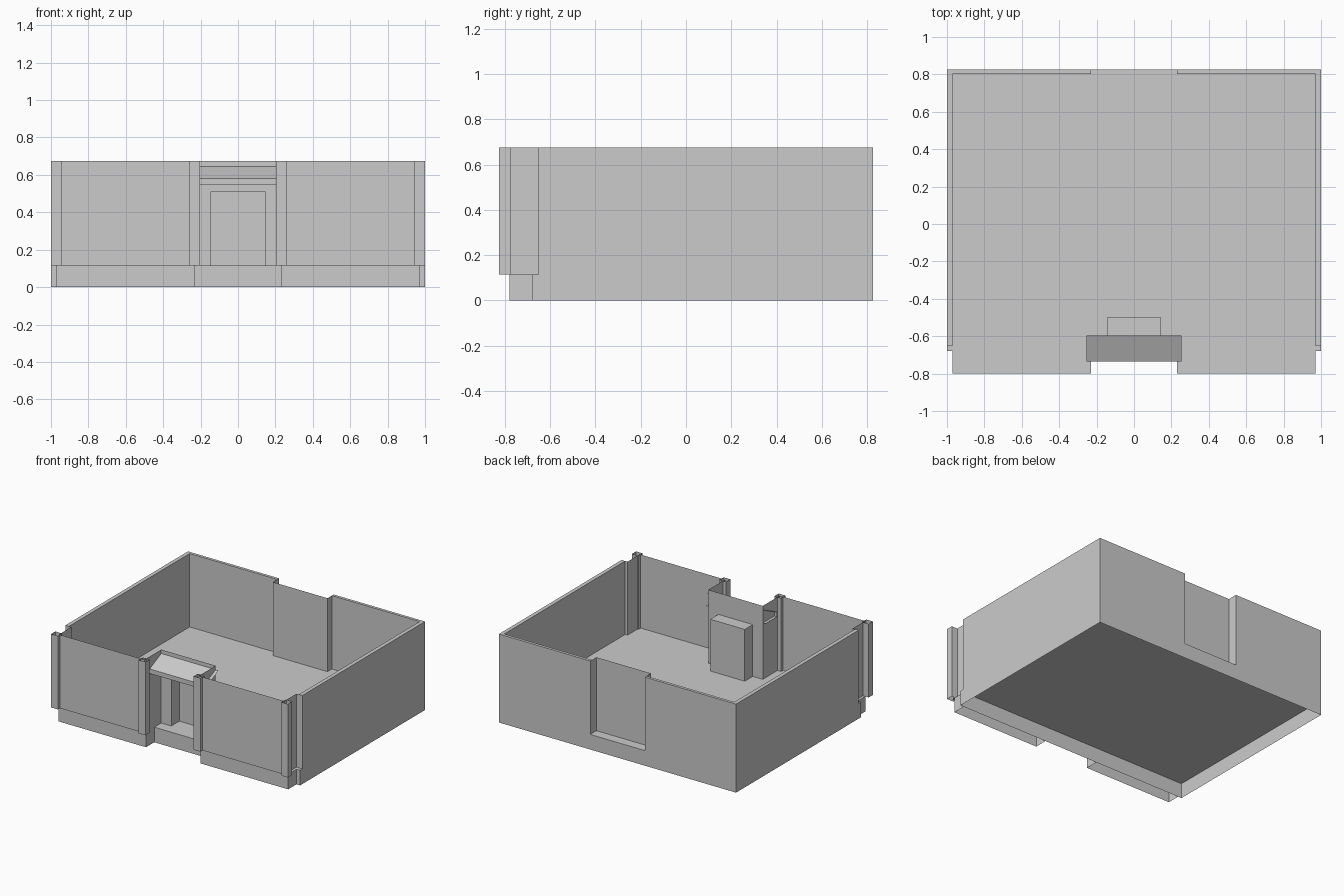
import bpy
import bmesh

if "Cube" in bpy.data.objects:
    bpy.data.objects.remove(bpy.data.objects["Cube"], do_unlink=True)

FLOOR, TOP = 0.115, 0.675
BACK, FRONT = 0.825, -0.80

grey = bpy.data.materials.new("plain grey")
grey.use_nodes = True
grey.diffuse_color = (0.6, 0.6, 0.6, 1)
grey.node_tree.nodes["Principled BSDF"].inputs["Base Color"].default_value = (0.6, 0.6, 0.6, 1)


def finish(name, bm):
    mesh = bpy.data.meshes.new(name)
    bm.to_mesh(mesh)
    bm.free()
    mesh.materials.append(grey)
    obj = bpy.data.objects.new(name, mesh)
    bpy.context.collection.objects.link(obj)
    return obj


def box(name, x, y, z, skip=()):
    """Box from ranges; skip lists the open ends, 'top' or 'bottom'."""
    bm = bmesh.new()
    bmesh.ops.create_cube(bm, size=1)
    for v in bm.verts:
        v.co = [r[0] if c < 0 else r[1] for c, r in zip(v.co, (x, y, z))]
    bm.normal_update()
    gone = [f for f in bm.faces
            if (f.normal.z > 0.5 and "top" in skip) or (f.normal.z < -0.5 and "bottom" in skip)]
    bmesh.ops.delete(bm, geom=gone, context="FACES")
    return finish(name, bm)


def sheet(name, path, z0, z1):
    """Thin upright wall following a plan path."""
    bm = bmesh.new()
    low = [bm.verts.new((x, y, z0)) for x, y in path]
    high = [bm.verts.new((x, y, z1)) for x, y in path]
    for i in range(len(path) - 1):
        bm.faces.new((low[i], low[i + 1], high[i + 1], high[i]))
    return finish(name, bm)


def strip(name, x, profile):
    """Thin surface sweeping a side profile of (y, z) points across x."""
    bm = bmesh.new()
    a = [bm.verts.new((x[0], y, z)) for y, z in profile]
    b = [bm.verts.new((x[1], y, z)) for y, z in profile]
    for i in range(len(profile) - 1):
        bm.faces.new((a[i], b[i], b[i + 1], a[i + 1]))
    return finish(name, bm)


# Base with the main floor, open underneath
box("base", (-1, 1), (-0.68, BACK), (0, FLOOR), ("bottom",))

for side, s in (("left", 1), ("right", -1)):
    def span(a, b):
        return tuple(sorted((s * a, s * b)))

    # Thick side and back walls
    box(side + "_side_wall", span(0.97, 1), (-0.652, BACK), (FLOOR, TOP), ("bottom",))
    box(side + "_back_wall", span(0.23, 0.97), (0.803, BACK), (FLOOR, TOP), ("bottom",))

    # Projecting front bay: floor, plinth and wall
    strip(side + "_bay_floor", span(0.23, 0.97), [(FRONT, FLOOR), (-0.68, FLOOR)])
    sheet(side + "_bay_plinth",
          [(s * x, y) for x, y in ((0.97, -0.68), (0.97, -0.78), (0.23, -0.78), (0.23, -0.68))],
          0, FLOOR)
    sheet(side + "_bay_wall",
          [(s * x, y) for x, y in ((0.97, -0.652), (0.95, -0.652), (0.95, FRONT),
                                   (0.23, FRONT), (0.23, -0.597))],
          FLOOR, TOP)

    # Hollow pilasters at both ends of the bay
    for place, x in (("corner", 0.971), ("entrance", 0.232)):
        box(side + "_" + place + "_pilaster", span(x - 0.028, x + 0.028),
            (-BACK, -0.774), (FLOOR, TOP), ("top", "bottom"))

    # Entrance wall beside the doorway
    sheet(side + "_entrance_wall", [(s * 0.23, -0.597), (s * 0.145, -0.597)], FLOOR, TOP)

# Entrance wall above the doorway and the door recess behind it
DOOR = 0.51
sheet("entrance_lintel", [(-0.145, -0.597), (0.145, -0.597)], DOOR, TOP)
sheet("door_recess", [(-0.145, -0.597), (-0.145, -0.5), (0.145, -0.5), (0.145, -0.597)], FLOOR, DOOR)
strip("door_recess_top", (-0.145, 0.145), [(-0.597, DOOR), (-0.5, DOOR)])

# Sloping canopy with a fascia
strip("canopy", (-0.253, 0.253), [(-0.597, 0.545), (-0.735, 0.545), (-0.735, 0.58), (-0.597, 0.645)])

# Recessed panel in the back wall
sheet("back_recess", [(-0.23, BACK), (-0.23, 0.75), (0.23, 0.75), (0.23, BACK)], FLOOR, TOP)
